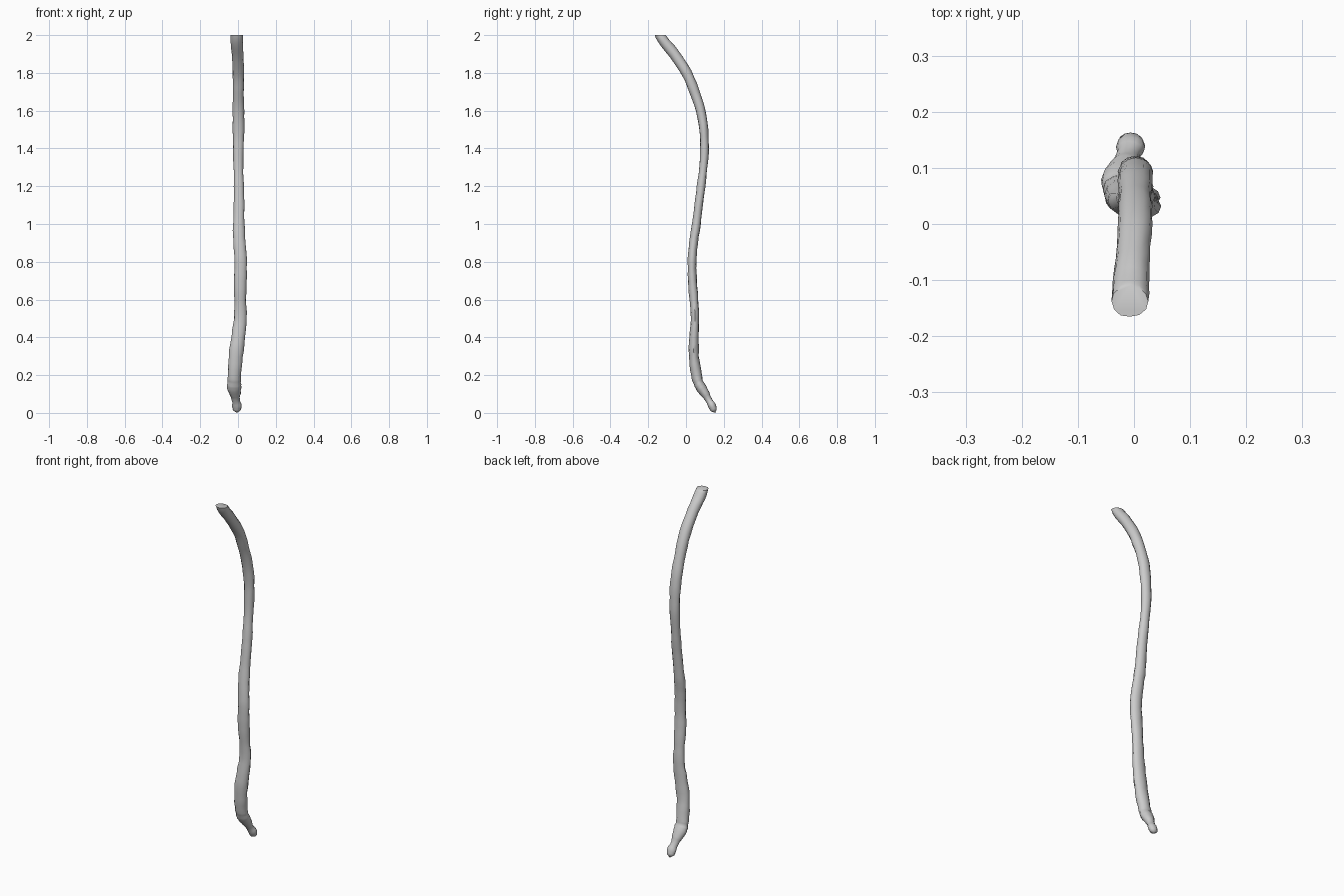
import bpy, bmesh, math, random
from mathutils import Vector

random.seed(4)
SIDES = 12

# Stations from bottom to top: z, x, y, half width, half depth
ST = [
    (0.015, -0.006, 0.147, 0.022, 0.018),
    (0.04, -0.006, 0.137, 0.025, 0.020),
    (0.07, -0.012, 0.119, 0.021, 0.018),
    (0.10, -0.015, 0.102, 0.030, 0.024),
    (0.135, -0.020, 0.079, 0.037, 0.027),
    (0.16, -0.020, 0.066, 0.036, 0.026),
    (0.20, -0.019, 0.056, 0.034, 0.028),
    (0.30, -0.012, 0.042, 0.037, 0.026),
    (0.40, 0.001, 0.042, 0.036, 0.025),
    (0.50, 0.012, 0.048, 0.034, 0.022),
    (0.60, 0.012, 0.042, 0.031, 0.023),
    (0.70, 0.012, 0.034, 0.033, 0.023),
    (0.80, 0.014, 0.032, 0.033, 0.023),
    (0.90, 0.008, 0.040, 0.033, 0.024),
    (1.00, 0.004, 0.055, 0.030, 0.023),
    (1.10, 0.006, 0.067, 0.028, 0.022),
    (1.20, 0.005, 0.080, 0.026, 0.022),
    (1.30, 0.002, 0.092, 0.026, 0.022),
    (1.40, 0.002, 0.098, 0.028, 0.023),
    (1.50, 0.003, 0.094, 0.030, 0.023),
    (1.60, 0.002, 0.078, 0.030, 0.025),
    (1.70, 0.002, 0.045, 0.029, 0.027),
    (1.80, 0.002, 0.003, 0.031, 0.028),
    (1.90, -0.002, -0.062, 0.030, 0.029),
    (1.96, -0.006, -0.112, 0.033, 0.028),
    (2.00, -0.007, -0.138, 0.033, 0.028),
]


def sample(t):
    """Smooth interpolation between the stations."""
    i = min(int(t), len(ST) - 2)
    f = t - i
    p = [ST[max(0, min(len(ST) - 1, i + k))] for k in (-1, 0, 1, 2)]
    return [0.5 * (2 * b + (c - a) * f + (2 * a - 5 * b + 4 * c - d) * f * f
            + (3 * b - a - 3 * c + d) * f ** 3) for a, b, c, d in zip(*p)]


# Gnarled stem: a loft along the bent centre line
bm = bmesh.new()
rings = []
COUNT = 76
for n in range(COUNT):
    t = n / (COUNT - 1) * (len(ST) - 1)
    z, x, y, rx, ry = sample(t)
    a, b = sample(max(0, t - 0.4)), sample(min(len(ST) - 1, t + 0.4))
    tangent = Vector((b[1] - a[1], b[2] - a[2], b[0] - a[0])).normalized()
    if n == COUNT - 1:
        tangent = Vector((0, 0, 1))      # level cut at the top
    elif n == COUNT - 2:
        tangent = (tangent + Vector((0, 0, 1))).normalized()
    side = Vector((0, 1, 0)).cross(tangent).normalized()
    depth = tangent.cross(side)
    knob = 1 + random.uniform(-0.05, 0.05)
    ring = []
    for k in range(SIDES):
        ang = 2 * math.pi * k / SIDES
        r = knob * (1 + random.uniform(-0.035, 0.035))
        p = Vector((x, y, z)) + side * math.cos(ang) * rx * r + depth * math.sin(ang) * ry * r
        p.z = min(max(p.z, 0), 2)
        ring.append(bm.verts.new(p))
    rings.append(ring)
for lo, hi in zip(rings, rings[1:]):
    for k in range(SIDES):
        j = (k + 1) % SIDES
        bm.faces.new((lo[k], lo[j], hi[j], hi[k]))

# Closed ends: rounded foot, flat top
tip = bm.verts.new((-0.006, 0.155, 0.0))
for k in range(SIDES):
    bm.faces.new((tip, rings[0][(k + 1) % SIDES], rings[0][k]))
bm.faces.new(rings[-1])
bmesh.ops.recalc_face_normals(bm, faces=bm.faces)

mesh = bpy.data.meshes.new("gnarled_stem")
bm.to_mesh(mesh)
bm.free()
stem = bpy.data.objects.new("gnarled_stem", mesh)
bpy.context.collection.objects.link(stem)
bpy.context.view_layer.objects.active = stem
stem.select_set(True)
bpy.ops.object.shade_smooth_by_angle(angle=math.radians(45))
